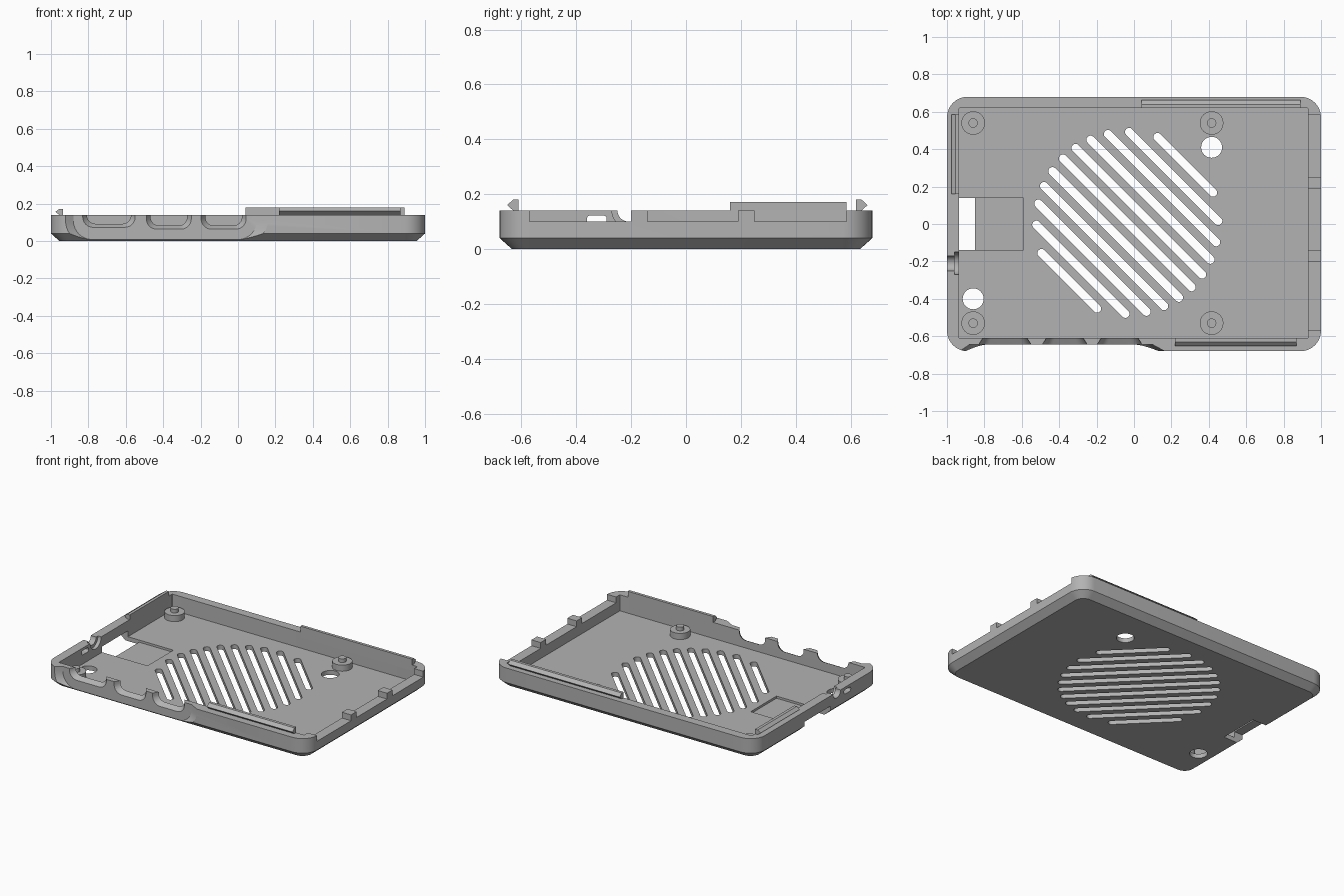
import bpy, bmesh
from math import pi, cos, sin, sqrt, radians
from mathutils import Matrix, Vector

cube = bpy.data.objects.get("Cube")
if cube:
    bpy.data.objects.remove(cube, do_unlink=True)

grey = bpy.data.materials.new("plain grey")
grey.use_nodes = True
GREY = (0.45, 0.45, 0.45, 1)
grey.diffuse_color = GREY
grey.node_tree.nodes["Principled BSDF"].inputs["Base Color"].default_value = GREY

TOP, FLOOR = 0.14, 0.03
RIGHT, LEFT, FRONT, BACK = 0.93, -0.935, -0.61, 0.62   # inner wall faces


def finish(name, bm):
    """Turn a bmesh into a grey object."""
    bmesh.ops.recalc_face_normals(bm, faces=bm.faces)
    mesh = bpy.data.meshes.new(name)
    bm.to_mesh(mesh)
    bm.free()
    mesh.materials.append(grey)
    obj = bpy.data.objects.new(name, mesh)
    bpy.context.collection.objects.link(obj)
    return obj


def loft(name, rings, hollow=False):
    """Solid through matching rings of points; hollow joins the last ring to the first."""
    bm = bmesh.new()
    loops = [[bm.verts.new(p) for p in ring] for ring in rings]
    pairs = list(zip(loops, loops[1:]))
    if hollow:
        pairs.append((loops[-1], loops[0]))
    else:
        bm.faces.new(loops[0])
        bm.faces.new(loops[-1])
    for a, b in pairs:
        for i in range(len(a)):
            j = (i + 1) % len(a)
            bm.faces.new((a[i], a[j], b[j], b[i]))
    return finish(name, bm)


def plate(name, outlines, z0, z1):
    """Flat plate from an outer outline followed by the outlines of its holes."""
    bm = bmesh.new()
    for outline in outlines:
        loop = [bm.verts.new((p[0], p[1], z1)) for p in outline]
        for a, b in zip(loop, loop[1:] + loop[:1]):
            bm.edges.new((a, b))
    rim = list(bm.edges)
    bmesh.ops.triangle_fill(bm, edges=rim, use_beauty=True)
    low = {v: bm.verts.new((v.co.x, v.co.y, z0)) for v in list(bm.verts)}
    for face in list(bm.faces):
        bm.faces.new([low[v] for v in reversed(face.verts)])
    for edge in rim:
        a, b = edge.verts
        bm.faces.new((a, b, low[b], low[a]))
    return finish(name, bm)


def box(name, x0, x1, y0, y1, z0, z1):
    return loft(name, [[(x0, y0, z), (x1, y0, z), (x1, y1, z), (x0, y1, z)] for z in (z0, z1)])


def rounded(w, d, r, z, cx=0, cy=0, seg=8):
    """Rounded rectangle ring with half sizes w and d."""
    ring = []
    for q, (sx, sy) in enumerate(((1, 1), (-1, 1), (-1, -1), (1, -1))):
        for k in range(seg + 1):
            a = (q + k / seg) * pi / 2
            ring.append((cx + sx * (w - r) + r * cos(a), cy + sy * (d - r) + r * sin(a), z))
    return ring


def disc(x, y, r, z, n=32):
    return [(x + r * cos(2 * pi * i / n), y + r * sin(2 * pi * i / n), z) for i in range(n)]


def scoop(x0, x1, y, z, r, seg=8):
    """Upright U-shaped ring, open above the rim, rounded at its lower corners."""
    ring = [(x1, y, 0.3), (x0, y, 0.3)]
    for cx, start in ((x0 + r, pi), (x1 - r, 1.5 * pi)):
        for k in range(seg + 1):
            a = start + k / seg * pi / 2
            ring.append((cx + r * cos(a), y, z + r + r * sin(a)))
    return ring


def cut(target, cutter):
    """Subtract a cutter, then discard it."""
    mod = target.modifiers.new("cut", 'BOOLEAN')
    mod.operation, mod.solver, mod.object = 'DIFFERENCE', 'MANIFOLD', cutter
    bm = bmesh.new()
    bm.from_object(target, bpy.context.evaluated_depsgraph_get())
    bmesh.ops.triangulate(bm, faces=bm.faces)
    target.modifiers.clear()
    bm.to_mesh(target.data)
    bm.free()
    bpy.data.objects.remove(cutter, do_unlink=True)


# Wall frame with a chamfered base and rounded outer corners
inner = ((RIGHT - LEFT) / 2, (BACK - FRONT) / 2, 0.004)
middle = ((RIGHT + LEFT) / 2, (BACK + FRONT) / 2)
walls = loft("walls", [rounded(0.955, 0.635, 0.065, 0), rounded(1, 0.68, 0.11, 0.04),
                       rounded(1, 0.68, 0.11, TOP), rounded(*inner, TOP, *middle),
                       rounded(*inner, 0, *middle)], hollow=True)

# Lowered right wall, leaving two tabs
for y0, y1 in ((-0.57, -0.2), (-0.14, 0.19), (0.25, 0.585)):
    cut(walls, box("wall_gap", 0.9, 1.1, y0, y1, 0.10, 0.3))

# Recessed front panel and its three flared port openings
cut(walls, loft("front_recess", [scoop(-0.96, 0.2, -0.70, -0.005, 0.13),
                                 scoop(-0.88, 0.1, -0.645, 0.008, 0.1)]))
for x, half, z in ((-0.69, 0.14, 0.075), (-0.37, 0.12, 0.065), (-0.077, 0.12, 0.065)):
    cut(walls, loft("port", [scoop(x - half - 0.01, x + half + 0.01, -0.66, z - 0.01, 0.06),
                             scoop(x - half + 0.035, x + half - 0.035, -0.59, z + 0.028, 0.04)]))

# Card slot under the left wall
cut(walls, box("card_slot", -1.1, -0.85, -0.14, 0.14, -0.1, 0.07))

# Stepped round jack notch and a small slot in the left wall
for ring, x0, y, z in ((lambda h: disc(0, 0, 0.04, h), -1.1, -0.21, TOP),
                       (lambda h: disc(0, 0, 0.06, h), -0.96, -0.21, TOP),
                       (lambda h: rounded(0.015, 0.036, 0.012, h), -1.1, -0.325, 0.107)):
    notch = loft("notch", [ring(x0), ring(-0.9)])
    notch.data.transform(Matrix.Translation((0, y, z)) @ Matrix.Rotation(pi / 2, 4, 'Y'))
    cut(walls, notch)

# Floor with a card recess, two round holes and diagonal vents filling a circle
outlines = [[(LEFT, FRONT), (RIGHT, FRONT), (RIGHT, BACK), (LEFT, BACK),
             (LEFT, 0.14), (-0.59, 0.14), (-0.59, -0.14), (LEFT, -0.14)],
            disc(0.415, 0.41, 0.056, 0), disc(-0.86, -0.40, 0.056, 0)]
turn = Matrix.Translation((-0.036, 0.006, 0)) @ Matrix.Rotation(-pi / 4, 4, 'Z')
for i in range(-5, 6):
    offset = i * 0.0877
    half = sqrt(0.486 ** 2 - offset ** 2) + 0.022
    outlines.append([turn @ Vector(p) for p in rounded(half, 0.022, 0.021, 0, 0, offset, 5)])
parts = [walls, plate("floor", outlines, 0, FLOOR),
         box("card_recess", -0.85, -0.59, -0.14, 0.14, 0, 0.015)]

# Mounting posts with locating pins
for side, x in (("left", 0.415), ("right", -0.86)):
    for end, y in (("back", 0.54), ("front", -0.53)):
        parts.append(loft(f"{end}_{side}_post",
                          [disc(x, y, r, z) for r, z in ((0.063, FLOOR - 0.01), (0.063, 0.072),
                                                         (0.025, 0.072), (0.025, 0.097))]))


def catch(name, start, end, face, outward, along, height=0.18):
    """Snap catch: upright strip with a pointed lip facing outward."""
    mid = (TOP + height) / 2
    profile = ((0, 0.1), (0.02, 0.1), (0.02, TOP), (0.042, mid), (0.02, height), (0, height))
    parts.append(loft(name, [[Vector(along) * t + Vector(outward) * (face + d) + Vector((0, 0, z))
                              for d, z in profile] for t in (start, end)]))


X, Y = (1, 0, 0), (0, 1, 0)
catch("back_catch", 0.04, 0.89, BACK, Y, X)
catch("front_catch", 0.22, 0.87, -FRONT, (0, -1, 0), X)
catch("side_catch", 0.16, 0.585, -LEFT, (-1, 0, 0), Y, 0.172)

# Smooth rounded surfaces, keep edges crisp
for obj in parts:
    obj.data.shade_smooth()
    obj.data.set_sharp_from_angle(angle=radians(30))
